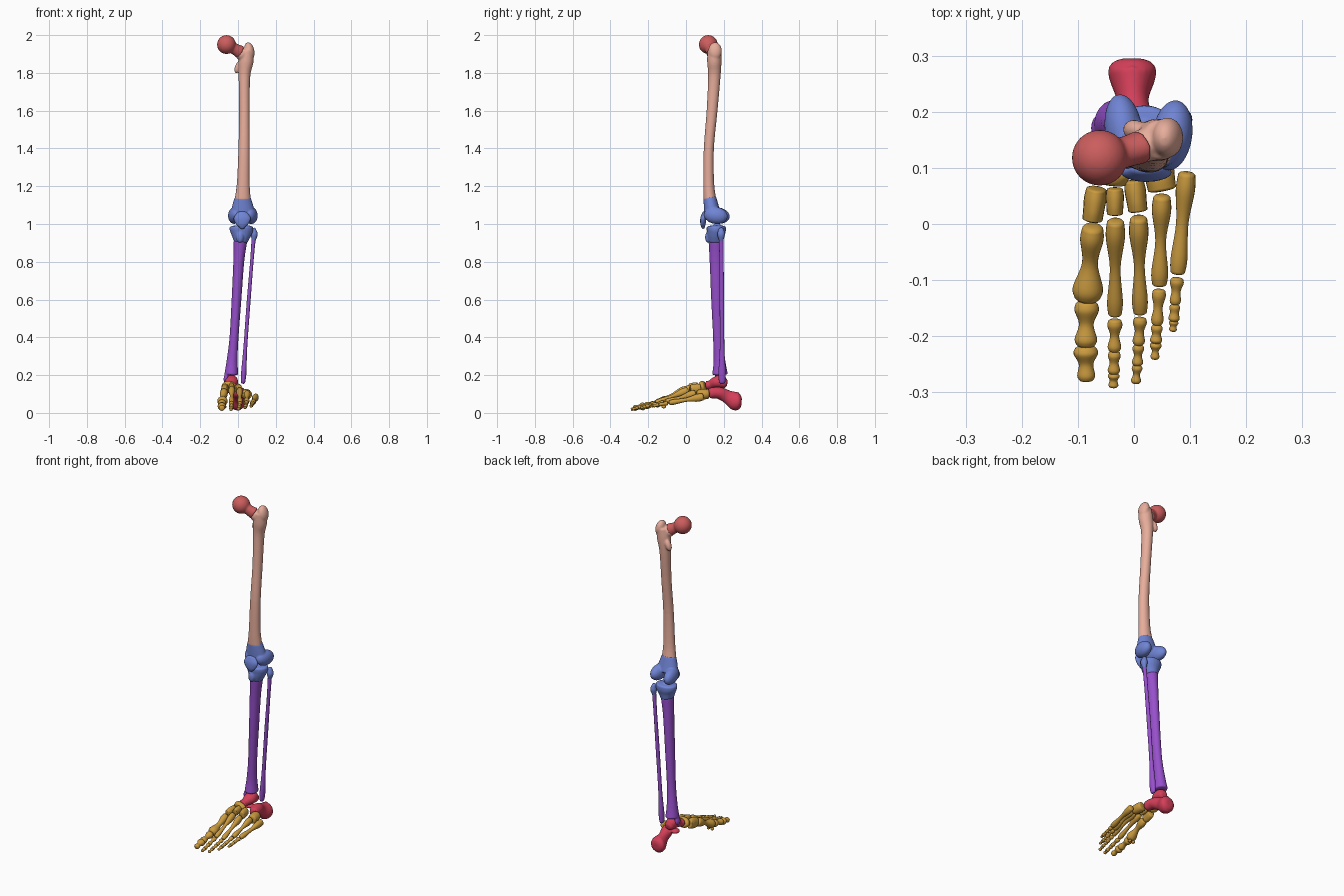
import bpy, bmesh, math
from mathutils import Vector, Matrix

COLORS = dict(head=(.60, .11, .11, 1), shaft=(.80, .42, .33, 1), knee=(.16, .23, .66, 1),
              shin=(.31, .08, .60, 1), ankle=(.66, .05, .10, 1), foot=(.60, .33, .05, 1))
MATS = {}
for key, col in COLORS.items():
    MATS[key] = bpy.data.materials.new(key + "_color")
    MATS[key].diffuse_color = col


def spline(p, t):
    i = min(int(t), len(p) - 2)
    f = t - i
    a, b, c, d = (p[max(0, min(len(p) - 1, j))] for j in (i - 1, i, i + 1, i + 2))
    return [.5 * (2 * q + (r - o) * f + (2 * o - 5 * q + 4 * r - s) * f * f
                  + (3 * q - o - 3 * r + s) * f ** 3) for o, q, r, s in zip(a, b, c, d)]


def tube(bm, stations, ref=(1, 0, 0), sides=20, sub=5, cap=.35):
    """Smooth loft through (x, y, z, r_ref, r_other) stations, with rounded ends."""
    n = (len(stations) - 1) * sub
    st = [spline(stations, k / sub) for k in range(n + 1)]
    c = [Vector(s[:3]) for s in st]

    def ring(i, shift=0, scale=1):
        t = (c[min(i + 1, n)] - c[max(i - 1, 0)]).normalized()
        u = Vector(ref)
        u = (u - t * u.dot(t)).normalized()
        v = t.cross(u)
        o = c[i] + t * shift
        return [bm.verts.new(o + u * st[i][3] * scale * math.cos(a) + v * st[i][4] * scale * math.sin(a))
                for a in (2 * math.pi * k / sides for k in range(sides))]

    r0, r1 = min(st[0][3:]) * cap, min(st[n][3:]) * cap
    rings = [ring(0, -r0, .45), ring(0, -r0 * .65, .8)] + [ring(i) for i in range(n + 1)]
    rings += [ring(n, r1 * .65, .8), ring(n, r1, .45)]
    for a, b in zip(rings, rings[1:]):
        for k in range(sides):
            j = (k + 1) % sides
            bm.faces.new((a[k], a[j], b[j], b[k]))
    bm.faces.new(rings[0][::-1])
    bm.faces.new(rings[-1])


def blob(bm, center, radii, rx=0, ry=0, rz=0):
    m = Matrix.Translation(center)
    for ang, ax in ((rz, 'Z'), (ry, 'Y'), (rx, 'X')):
        m = m @ Matrix.Rotation(math.radians(ang), 4, ax)
    bmesh.ops.create_uvsphere(bm, u_segments=24, v_segments=14, radius=1,
                              matrix=m @ Matrix.Diagonal((*radii, 1)))


def part(name, mat, tubes=(), blobs=(), ref=(1, 0, 0), fuse=0, cap=.35):
    bm = bmesh.new()
    for t in tubes:
        tube(bm, t, ref, cap=cap)
    for b in blobs:
        blob(bm, *b)
    bmesh.ops.recalc_face_normals(bm, faces=bm.faces)
    me = bpy.data.meshes.new(name)
    bm.to_mesh(me)
    bm.free()
    me.materials.append(MATS[mat])
    me.polygons.foreach_set("use_smooth", [True] * len(me.polygons))
    ob = bpy.data.objects.new(name, me)
    bpy.context.collection.objects.link(ob)
    if fuse:
        r = ob.modifiers.new("fuse", 'REMESH')
        r.mode, r.voxel_size, r.use_smooth_shade = 'VOXEL', fuse, True
        s = ob.modifiers.new("soften", 'SMOOTH')
        s.factor, s.iterations = .5, 6
    return ob


# thigh bone: ball and neck
part("femur_head", 'head',
     [[(-.05, .12, 1.945, .034, .034), (-.02, .127, 1.928, .028, .03), (.012, .137, 1.91, .03, .036)]],
     [((-.061, .118, 1.95), (.05, .05, .05))], ref=(0, 1, 0), fuse=.004, cap=.1)
# thigh bone: shaft with trochanters
part("femur_shaft", 'shaft',
     [[(.048, .15, 1.92, .034, .036), (.042, .15, 1.86, .04, .038), (.034, .15, 1.78, .031, .033),
       (.034, .138, 1.6, .028, .029), (.032, .121, 1.4, .03, .027), (.028, .12, 1.22, .034, .029),
       (.025, .126, 1.13, .043, .034)]],
     [((.06, .154, 1.915), (.027, .036, .048), 0, -10), ((.0, .168, 1.83), (.017, .018, .034), 0, 20),
      ((.02, .14, 1.9), (.035, .03, .034), 0, 30)], fuse=.0045, cap=.1)
# knee: lower femur with two condyles
part("femur_condyles", 'knee',
     [[(.025, .126, 1.14, .043, .034), (.025, .134, 1.09, .058, .04), (.026, .14, 1.055, .064, .044)]],
     [((-.018, .165, 1.045), (.034, .068, .044), -8, 0, 8), ((.068, .158, 1.045), (.036, .064, .045), -8, 0, -8)],
     fuse=.004, cap=.2)
# kneecap
part("kneecap", 'knee', [[(.022, .091, .982, .014, .009), (.022, .09, 1.0, .033, .014),
                          (.022, .092, 1.03, .045, .016), (.022, .098, 1.056, .03, .012)]], cap=.8)
# shin: plateau and fibula head
part("tibia_plateau", 'knee',
     [[(.014, .158, .905, .036, .039), (.017, .158, .94, .052, .046), (.018, .16, .965, .062, .051),
       (.018, .16, .985, .062, .051)]],
     [((.01, .115, .93), (.02, .014, .03)), ((.018, .165, .992), (.016, .02, .014))], fuse=.004, cap=.15)
part("fibula_head", 'knee', [[(.083, .186, .915, .011, .012), (.086, .186, .945, .018, .02),
                              (.083, .186, .97, .012, .014)]], cap=.8)
# shin: tibia shaft with inner ankle knob
part("tibia_shaft", 'shin',
     [[(.013, .158, .91, .036, .039), (.004, .16, .8, .029, .035), (-.008, .164, .6, .026, .031),
       (-.021, .17, .4, .024, .027), (-.031, .177, .28, .029, .031), (-.035, .18, .205, .037, .042)]],
     [((-.064, .172, .185), (.012, .022, .026), 0, 10)], fuse=.0045, cap=.15)
part("fibula_shaft", 'shin',
     [[(.083, .186, .925, .011, .012), (.073, .188, .8, .009, .011), (.057, .19, .6, .01, .012),
       (.039, .191, .35, .01, .012), (.031, .191, .22, .014, .019), (.027, .191, .165, .012, .017)]], cap=.9)
# ankle
part("talus", 'ankle', [[(-.03, .21, .155, .026, .024), (-.035, .165, .163, .036, .032),
                         (-.045, .13, .15, .023, .022), (-.048, .112, .146, .026, .024)]],
     [((-.034, .178, .17), (.034, .04, .03))], fuse=.004)
part("heel_bone", 'ankle',
     [[(.018, .128, .105, .026, .028), (.004, .175, .105, .034, .032), (-.002, .22, .085, .028, .036),
       (-.003, .262, .063, .042, .05), (-.003, .28, .06, .042, .042)]],
     [((-.045, .17, .118), (.028, .026, .014))], fuse=.004)

# midfoot blocks: (name, back end, front end, half width, half height)
for name, a, b, w, h in (
        ("navicular", (-.045, .1, .142), (-.05, .078, .135), .041, .03),
        ("cuboid", (.04, .118, .1), (.05, .062, .097), .028, .027),
        ("inner_cuneiform", (-.067, .062, .126), (-.074, .008, .116), .02, .032),
        ("middle_cuneiform", (-.034, .062, .14), (-.034, .018, .134), .016, .023),
        ("outer_cuneiform", (.0, .076, .13), (.007, .024, .125), .019, .026)):
    a, b = Vector(a), Vector(b)
    part(name, 'foot', [[(*a, w * .9, h * .9), (*a.lerp(b, .3), w, h), (*a.lerp(b, .7), w * .94, h),
                         (*b, w * .9, h * .88)]], cap=.15)


def long_bone(name, a, b, w0, wm, w1, tall=1.0):
    a, b = Vector(a), Vector(b)
    rows = ((.05, w0 * .85, tall), (.2, w0 * .95, tall), (.5, wm, 1), (.82, w1, 1), (.95, w1 * .85, 1))
    part(name, 'foot', [[(*a.lerp(b, t), w, w * k * .95) for t, w, k in rows]], cap=.3)


# toes: joints as (x, y) pairs, heights at base / ball / tip, half widths per bone
TOES = (
    ([(-.073, -.001), (-.084, -.138), (-.086, -.219), (-.085, -.28)], (.113, .053, .024),
     [(.022, .014, .027), (.023, .013, .02), (.023, .013, .016)]),
    ([(-.033, .012), (-.034, -.17), (-.035, -.228), (-.036, -.267), (-.037, -.291)], (.13, .052, .018),
     [(.018, .0095, .014), (.014, .008, .012), (.012, .008, .011), (.011, .007, .009)]),
    ([(.008, .018), (.011, -.167), (.008, -.216), (.006, -.252), (.003, -.284)], (.122, .052, .02),
     [(.018, .0095, .014), (.013, .008, .011), (.011, .007, .01), (.01, .006, .009)]),
    ([(.05, .056), (.045, -.116), (.041, -.181), (.039, -.212), (.037, -.241)], (.105, .056, .027),
     [(.018, .0095, .015), (.013, .008, .011), (.011, .008, .011), (.011, .006, .008)]),
    ([(.095, .098), (.077, -.096), (.073, -.144), (.071, -.173), (.069, -.191)], (.086, .052, .034),
     [(.018, .011, .015), (.013, .008, .01), (.01, .008, .01), (.009, .006, .007)]))
NAMES = ("big_toe", "second_toe", "third_toe", "fourth_toe", "little_toe")
for toe, (pts, (z0, z1, z2), widths) in zip(NAMES, TOES):
    yb, yt = pts[1][1], pts[-1][1]
    j = [Vector((x, y, z0 if i == 0 else z1 + (z2 - z1) * (yb - y) / (yb - yt))) for i, (x, y) in enumerate(pts)]
    for i, w in enumerate(widths):
        kind = "metatarsal" if i == 0 else "phalanx_%d" % i
        long_bone(toe + "_" + kind, j[i], j[i + 1], *w, tall=1.25 if i == 0 else 1)
# small bones under the ball of the big toe
part("sesamoids", 'foot', blobs=[((x, -.118, .032), (.009, .012, .008)) for x in (-.094, -.07)])
